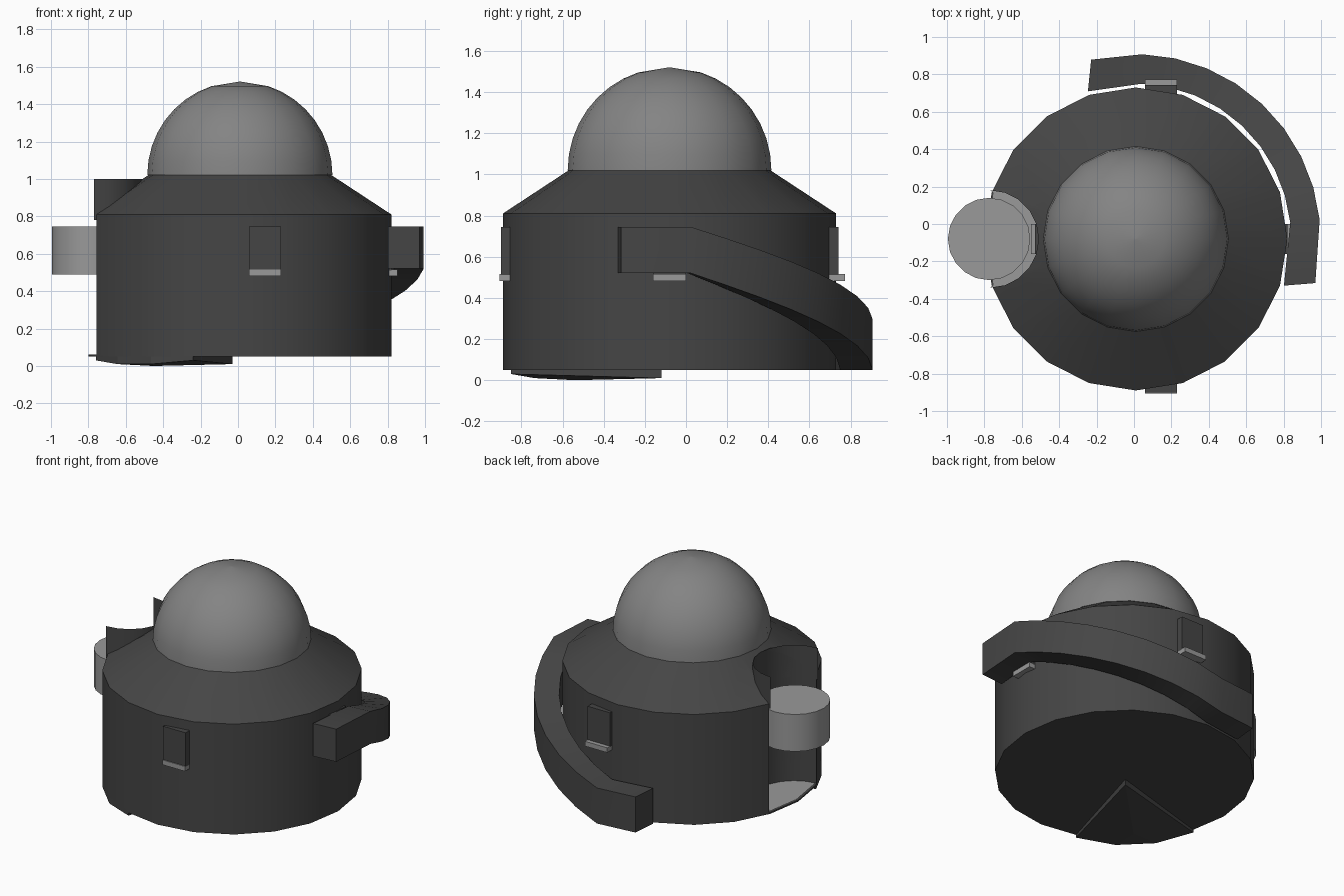
import bpy, math
from math import sin, cos, radians, pi

if "Cube" in bpy.data.objects:
    bpy.data.objects.remove(bpy.data.objects["Cube"])

CX, CY, N = 0.01, -0.08, 20      # body axis and side count


def mat(name, v):
    m = bpy.data.materials.new(name)
    m.diffuse_color = (v, v, v, 1)
    m.use_nodes = True
    m.node_tree.nodes["Principled BSDF"].inputs["Base Color"].default_value = m.diffuse_color
    return m


DARK, MID, LIGHT = mat("dark_grey", 0.06), mat("mid_grey", 0.23), mat("light_grey", 0.32)


def make(name, verts, faces, m, smooth=None):
    me = bpy.data.meshes.new(name)
    me.from_pydata(verts, [], faces)
    me.materials.append(m)
    ob = bpy.data.objects.new(name, me)
    bpy.context.collection.objects.link(ob)
    if smooth:
        for o in bpy.context.selected_objects:
            o.select_set(False)
        ob.select_set(True)
        bpy.context.view_layer.objects.active = ob
        bpy.ops.object.shade_smooth_by_angle(angle=radians(smooth))
    return ob


def lathe(name, profile, m, cx=CX, cy=CY, n=N, smooth=None):
    """Closed solid of revolution from (radius, z) rings."""
    v = [(cx + r * cos(2 * pi * i / n), cy + r * sin(2 * pi * i / n), z)
         for r, z in profile for i in range(n)]
    f = [(k * n + i, k * n + (i + 1) % n, (k + 1) * n + (i + 1) % n, (k + 1) * n + i)
         for k in range(len(profile) - 1) for i in range(n)]
    f += [tuple(reversed(range(n))), tuple(range((len(profile) - 1) * n, len(profile) * n))]
    return make(name, v, f, m, smooth)


def box(name, lo, hi, m):
    v = [(x, y, z) for z in (lo[2], hi[2]) for x, y in
         ((lo[0], lo[1]), (hi[0], lo[1]), (hi[0], hi[1]), (lo[0], hi[1]))]
    f = [(3, 2, 1, 0), (4, 5, 6, 7)] + [(i, (i + 1) % 4, 4 + (i + 1) % 4, 4 + i) for i in range(4)]
    return make(name, v, f, m)


# Body with a round notch cut in the left side
body = lathe("body", [(0.81, 0.05), (0.81, 0.81), (0.49, 1.02)], DARK)
NX, NR = -0.77, 0.26
cutter = lathe("notch_cutter", [(NR, 0.06), (NR, 1.2)], DARK, cx=NX)
cutter.hide_render = True
mod = body.modifiers.new("notch", 'BOOLEAN')
mod.operation, mod.solver, mod.object = 'DIFFERENCE', 'EXACT', cutter
bpy.context.view_layer.update()
me = bpy.data.meshes.new_from_object(body.evaluated_get(bpy.context.evaluated_depsgraph_get()))
body.modifiers.clear()
body.data = me
bpy.data.objects.remove(cutter)
bpy.context.view_layer.objects.active = body
body.select_set(True)
bpy.ops.object.shade_smooth_by_angle(angle=radians(25))

# Notch wall rising above the sloped shoulder
wall_pts = [(NX + NR * cos(a), CY + NR * sin(a)) for a in [radians(-90 + 18 * i) for i in range(11)]]
n = len(wall_pts)
make("notch_wall", [(x, y, z) for z in (0.78, 1.0) for x, y in wall_pts],
     [(i + 1, i, n + i, n + i + 1) for i in range(n - 1)], DARK, 30)

# Notch floor
floor = [(CX + 0.80 * cos(radians(a)), CY + 0.80 * sin(radians(a)), 0.065) for a in (162, 180, 198)]
make("notch_floor", floor + [(x, y, 0.065) for x, y in wall_pts],
     [tuple(range(3 + n))], LIGHT)

# Dome
prof = [(0.495 * cos(radians(9 * i)), 1.02 + 0.5 * sin(radians(9 * i))) for i in range(10)]
prof[-1] = (0.005, 1.52)
lathe("dome", prof, MID, smooth=40)

# Round knob in the notch
lathe("side_knob", [(0.22, 0.49), (0.22, 0.745)], LIGHT, cx=-0.775, smooth=30)

# Hatches with a light lip: front, back, right and inside the notch
for tag, lo, hi, out in (("front", (0.06, -0.90), (0.23, -0.82), (0, -0.006)),
                         ("back", (0.06, 0.66), (0.23, 0.742), (0, 0.03)),
                         ("right", (0.74, -0.16), (0.822, 0.0), (0.03, 0)),
                         ("left", (-0.53, -0.16), (-0.48, 0.0), (-0.02, 0))):
    box(tag + "_hatch", lo + (0.51,), hi + (0.745,), DARK)
    l2 = tuple(lo[i] + min(out[i], 0) for i in (0, 1))
    h2 = tuple(hi[i] + max(out[i], 0) for i in (0, 1))
    box(tag + "_lip", l2 + (0.482,), h2 + (0.515,), LIGHT)

# Spiral ramp: level start, descent round the back, level end
steps = [(-17.5, -13.8, 0.52)]
steps += [(6 + 82 * t / 8,) * 2 + (0.52 - 0.47 * t / 8,) for t in range(9)]
steps += [(108, 104, 0.05)]
verts, faces = [], []
for ai, ao, z in steps:
    h = 0.225 + 0.02 * (0.52 - z) / 0.47
    for r, a, zz in ((0.83, ai, z), (0.988, ao, z), (0.988, ao, z + h), (0.83, ai, z + h)):
        verts.append((CX + r * cos(radians(a)), CY + r * sin(radians(a)), zz))
for k in range(len(steps) - 1):
    b = 4 * k
    faces += [(b + i, b + 4 + i, b + 4 + (i + 1) % 4, b + (i + 1) % 4) for i in range(4)]
e = 4 * (len(steps) - 1)
faces += [(0, 1, 2, 3), (e + 3, e + 2, e + 1, e)]
make("spiral_ramp", verts, faces, DARK, 20)

# Wedge foot under the front left of the base
foot = [(-0.03, -0.12, 0.01)] + [(CX + 0.81 * cos(radians(a)), CY + 0.81 * sin(radians(a)), z)
                                 for a, z in ((198, 0.03), (216, 0.01), (234, 0.01), (252, 0.03))]
foot.insert(3, (-0.45, -0.54, 0.0))
foot = foot[:3] + foot[4:] + [foot[3]]
fv = foot[:5] + [(x, y, 0.055) for x, y, z in foot[:5]] + [foot[5]]
make("wedge_foot", fv, [((i + 1) % 5, i, 10) for i in range(5)]
     + [(i, (i + 1) % 5, 5 + (i + 1) % 5, 5 + i) for i in range(5)] + [(5, 6, 7, 8, 9)], DARK)
